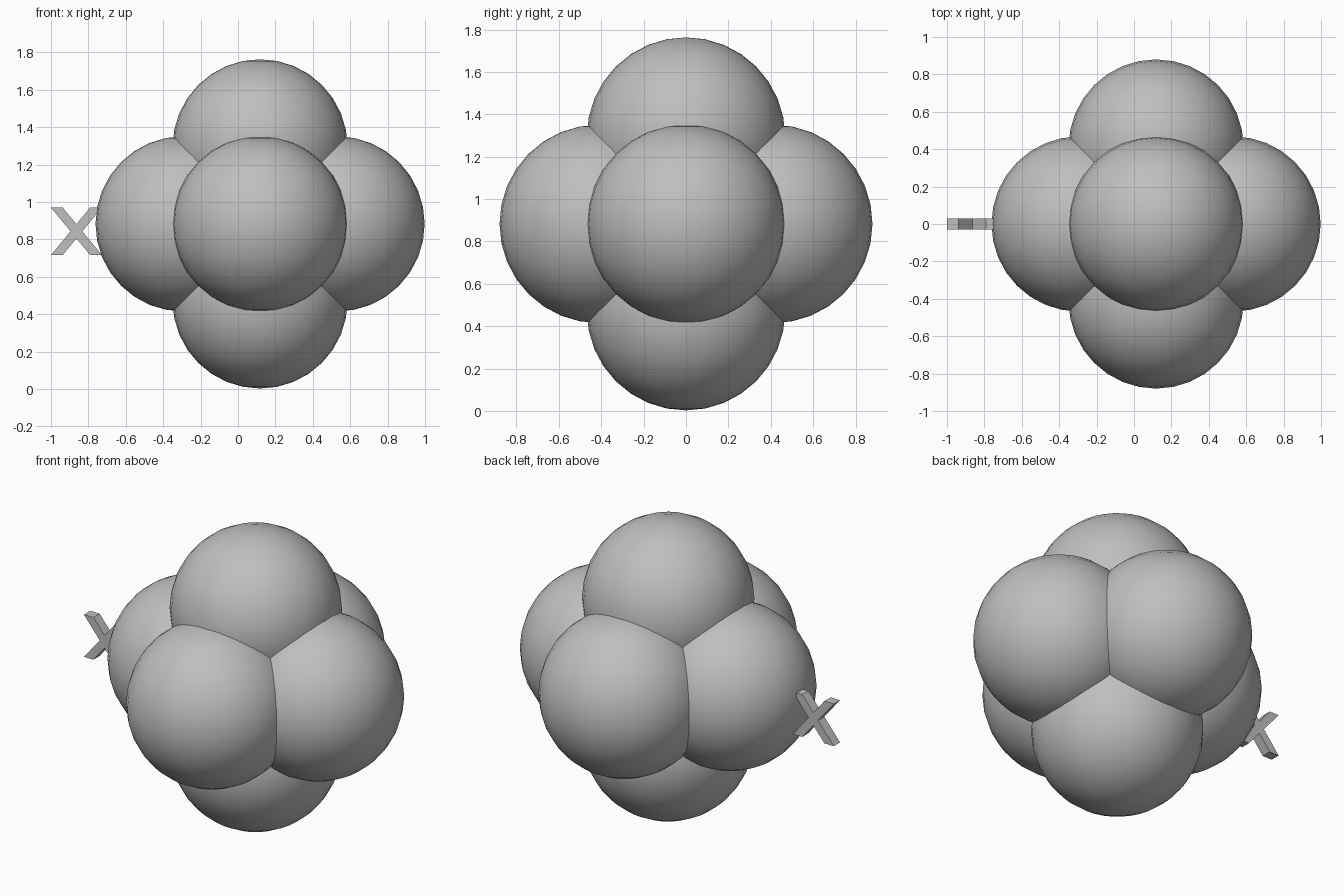
import bpy, bmesh
from math import radians
from mathutils import Vector

if "Cube" in bpy.data.objects:
    bpy.data.objects.remove(bpy.data.objects["Cube"])

grey = bpy.data.materials.new("plain grey")
grey.diffuse_color = (0.52, 0.52, 0.52, 1)
grey.use_nodes = True
grey.node_tree.nodes["Principled BSDF"].inputs["Base Color"].default_value = grey.diffuse_color

CENTRE = Vector((0.118, 0, 0.883))
RADIUS, OFFSET = 0.468, 0.412


def add_object(name, bm):
    mesh = bpy.data.meshes.new(name)
    bm.to_mesh(mesh)
    bm.free()
    mesh.materials.append(grey)
    obj = bpy.data.objects.new(name, mesh)
    bpy.context.collection.objects.link(obj)
    return obj


# Six overlapping balls, one along each axis direction
directions = {
    "left": (-1, 0, 0), "right": (1, 0, 0),
    "front": (0, -1, 0), "back": (0, 1, 0),
    "bottom": (0, 0, -1), "top": (0, 0, 1),
}
for side, direction in directions.items():
    bm = bmesh.new()
    bmesh.ops.create_uvsphere(bm, u_segments=32, v_segments=16, radius=RADIUS)
    for face in bm.faces:
        face.smooth = True
    ball = add_object(side + "_ball", bm)
    ball.location = CENTRE + Vector(direction) * OFFSET

# Small flat piece of two crossed bars, beside the left ball
CX, CZ = -0.864, 0.8435
HALF_W, HALF_H, BAR, DEPTH = 0.136, 0.1265, 0.063, 0.059
run = 2 * HALF_W - BAR                       # sideways travel of each bar
notch_z = HALF_H * (1 - 2 * (HALF_W - BAR) / run)
notch_x = BAR / 2
inner = HALF_W - BAR
upper = [(notch_x, 0), (HALF_W, HALF_H), (inner, HALF_H), (0, notch_z),
         (-inner, HALF_H), (-HALF_W, HALF_H)]
outline = upper + [(-x, -z) for x, z in upper]

bm = bmesh.new()
face = bm.faces.new([bm.verts.new((CX + x, -DEPTH / 2, CZ + z)) for x, z in outline])
extruded = bmesh.ops.extrude_face_region(bm, geom=[face], use_keep_orig=True)
bmesh.ops.translate(bm, vec=(0, DEPTH, 0),
                    verts=[v for v in extruded["geom"] if isinstance(v, bmesh.types.BMVert)])
bmesh.ops.recalc_face_normals(bm, faces=bm.faces[:])
add_object("crossed_bars", bm)
